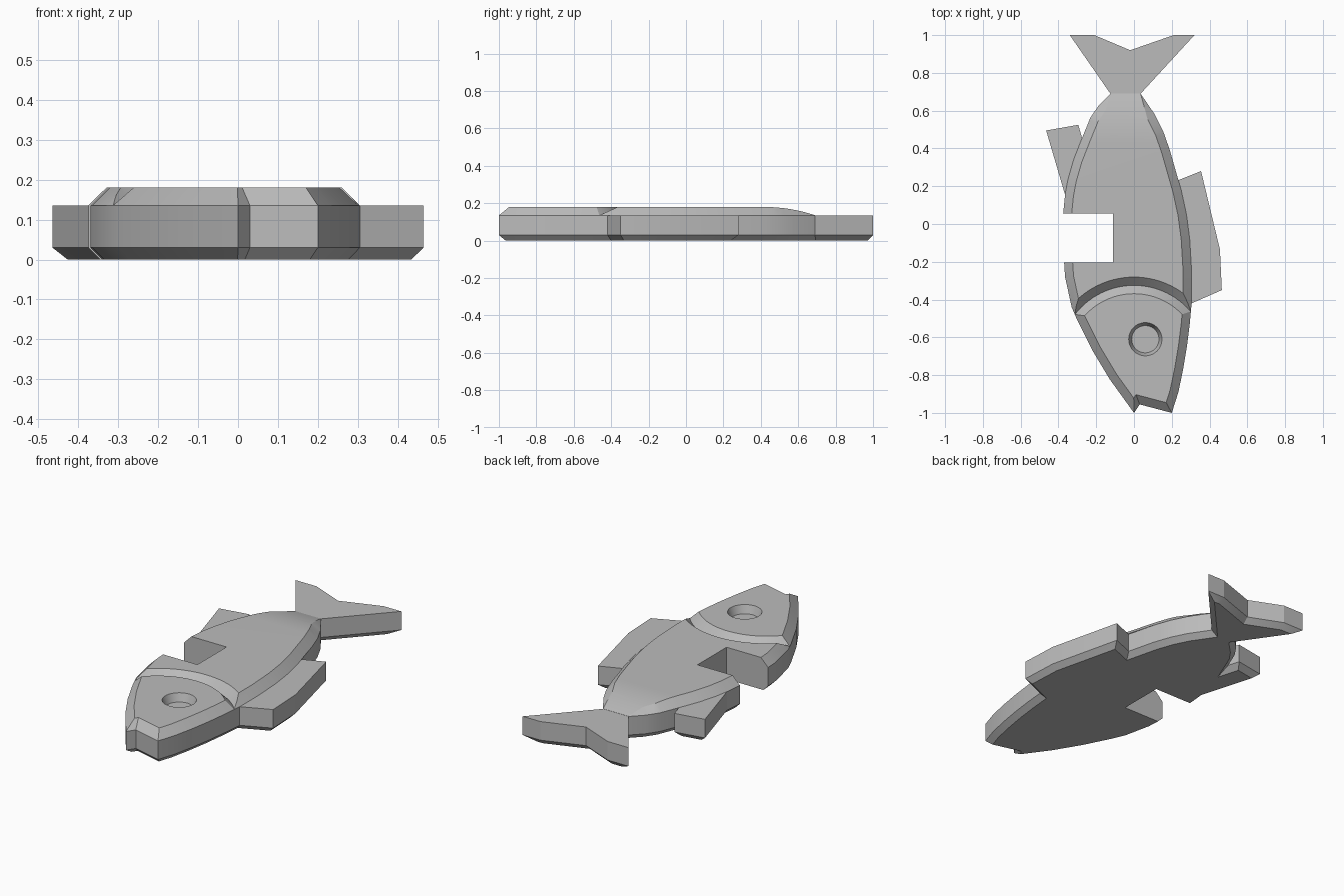
import bpy, bmesh, math
from mathutils import Vector

if "Cube" in bpy.data.objects:
    bpy.data.objects.remove(bpy.data.objects["Cube"], do_unlink=True)

GREY = (0.5, 0.5, 0.5, 1.0)
grey = bpy.data.materials.new("plain_grey")
grey.use_nodes = True
grey.diffuse_color = GREY
grey.node_tree.nodes["Principled BSDF"].inputs["Base Color"].default_value = GREY

BOTTOM, FIN_TOP, BODY_TOP = 0.03, 0.135, 0.18
NECK, SLOPE_START = 0.69, 0.42
GROOVE_CENTRE, GROOVE_RADIUS = (0, -0.72), 0.395


def inset(points, distance):
    """Mitred inward offset of a counter-clockwise outline."""
    result = []
    for i, p in enumerate(points):
        before = (Vector(p) - Vector(points[i - 1])).normalized()
        after = (Vector(points[(i + 1) % len(points)]) - Vector(p)).normalized()
        n1, n2 = Vector((-before.y, before.x)), Vector((-after.y, after.x))
        result.append(Vector(p) + (n1 + n2) * distance / (1 + n1.dot(n2)))
    return result


def loft(bm, rings, closed=False):
    """Skin a stack of (outline, height) rings; cap the ends unless closed."""
    loops = [[bm.verts.new((p[0], p[1], z)) for p in pts] for pts, z in rings]
    pairs = list(zip(loops, loops[1:]))
    if closed:
        pairs.append((loops[-1], loops[0]))
    for low, high in pairs:
        for i in range(len(low)):
            j = (i + 1) % len(low)
            bm.faces.new((low[i], low[j], high[j], high[i]))
    if not closed:
        bm.faces.new(loops[0][::-1])
        bm.faces.new(loops[-1])


def finish(bm, name):
    bmesh.ops.recalc_face_normals(bm, faces=bm.faces)
    mesh = bpy.data.meshes.new(name)
    bm.to_mesh(mesh)
    bm.free()
    mesh.materials.append(grey)
    obj = bpy.data.objects.new(name, mesh)
    bpy.context.collection.objects.link(obj)
    return obj


def solid(name, rings, closed=False):
    bm = bmesh.new()
    loft(bm, rings, closed)
    return finish(bm, name)


def circle(centre, radius, steps=64):
    return [(centre[0] + radius * math.cos(math.tau * i / steps),
             centre[1] + radius * math.sin(math.tau * i / steps)) for i in range(steps)]


def cut(obj, cutters):
    bpy.ops.object.select_all(action="DESELECT")
    bpy.context.view_layer.objects.active = obj
    obj.select_set(True)
    for cutter in cutters:
        mod = obj.modifiers.new("cut", "BOOLEAN")
        mod.operation, mod.solver, mod.object = "DIFFERENCE", "EXACT", cutter
        bpy.ops.object.modifier_apply(modifier=mod.name)
    bpy.ops.object.shade_smooth_by_angle(angle=math.radians(18))


# Outline pieces, running counter-clockwise from the mouth
mouth = [(0, -1), (0.03, -0.955), (0.2, -1)]
head_right = [(0.235, -0.89), (0.26, -0.77), (0.28, -0.65), (0.295, -0.53)]
flank_right = [(0.305, -0.42), (0.305, -0.25), (0.295, -0.08), (0.278, 0.05), (0.25, 0.18)]
rear_right = [(0.19, 0.39), (0.155, 0.49), (0.11, 0.58), (0.035, NECK)]
rear_left = [(-0.125, NECK), (-0.185, 0.63), (-0.23, 0.565), (-0.275, 0.455)]
flank_left = [(-0.32, 0.34), (-0.35, 0.235), (-0.365, 0.155)]
head_left = [(-0.375, 0.055), (-0.378, -0.07), (-0.365, -0.28), (-0.33, -0.44),
             (-0.3, -0.51), (-0.22, -0.67), (-0.13, -0.82)]
belly_fin = [(0.465, -0.35), (0.455, -0.135), (0.355, 0.28), (0.23, 0.23)]
tail = [(0.32, 1), (0.21, 1), (-0.02, 0.92), (-0.21, 1), (-0.34, 1)]
back_fin = [(-0.295, 0.525), (-0.465, 0.495)]

# Lower slab: body, fins and tail with a bevelled underside
full = (mouth + head_right + flank_right[:1] + belly_fin + rear_right + tail
        + rear_left + back_fin + flank_left[-1:] + head_left)
lower = solid("lower_body_fins_and_tail",
              [(inset(full, BOTTOM), 0), (full, BOTTOM), (full, FIN_TOP)])

# Raised body: bevelled rim, top sloping down to the tail
body = mouth + head_right + flank_right + rear_right + rear_left + flank_left + head_left
rim = [p if p[1] >= NECK else q for p, q in zip(body, inset(body, BODY_TOP - FIN_TOP))]
bm = bmesh.new()
loft(bm, [(body, FIN_TOP), (rim, BODY_TOP)])
STEPS = 8
for i in range(STEPS):
    y = SLOPE_START + (NECK - SLOPE_START) * i / STEPS
    bmesh.ops.bisect_plane(bm, geom=bm.verts[:] + bm.edges[:] + bm.faces[:],
                           plane_co=(0, y, 0), plane_no=(0, 1, 0))
for v in bm.verts:
    t = max(0, (v.co.y - SLOPE_START) / (NECK - SLOPE_START))
    v.co.z = FIN_TOP + (v.co.z - FIN_TOP) * (1 - 0.98 * t * t)
upper = finish(bm, "raised_body")

# Cutters: side notch, V groove behind the head, tapered eye hole
notch_shape = [(-0.6, -0.205), (-0.11, -0.205), (-0.11, 0.055), (-0.6, 0.055)]
notch = solid("notch_cutter", [(notch_shape, -0.1), (notch_shape, 0.3)])
groove = solid("groove_cutter",
               [(circle(GROOVE_CENTRE, GROOVE_RADIUS + dr, 96), FIN_TOP + 0.001 + h)
                for dr, h in ((0, 0), (0.06, 0.06), (-0.06, 0.06))], closed=True)
eye = solid("eye_cutter", [(circle((0.06, -0.61), r), z)
                           for r, z in ((0.06, 0.1), (0.072, FIN_TOP),
                                        (0.088, BODY_TOP), (0.095, 0.2))])
cut(lower, [notch])
cut(upper, [notch, groove, eye])
for cutter in (notch, groove, eye):
    bpy.data.objects.remove(cutter, do_unlink=True)
